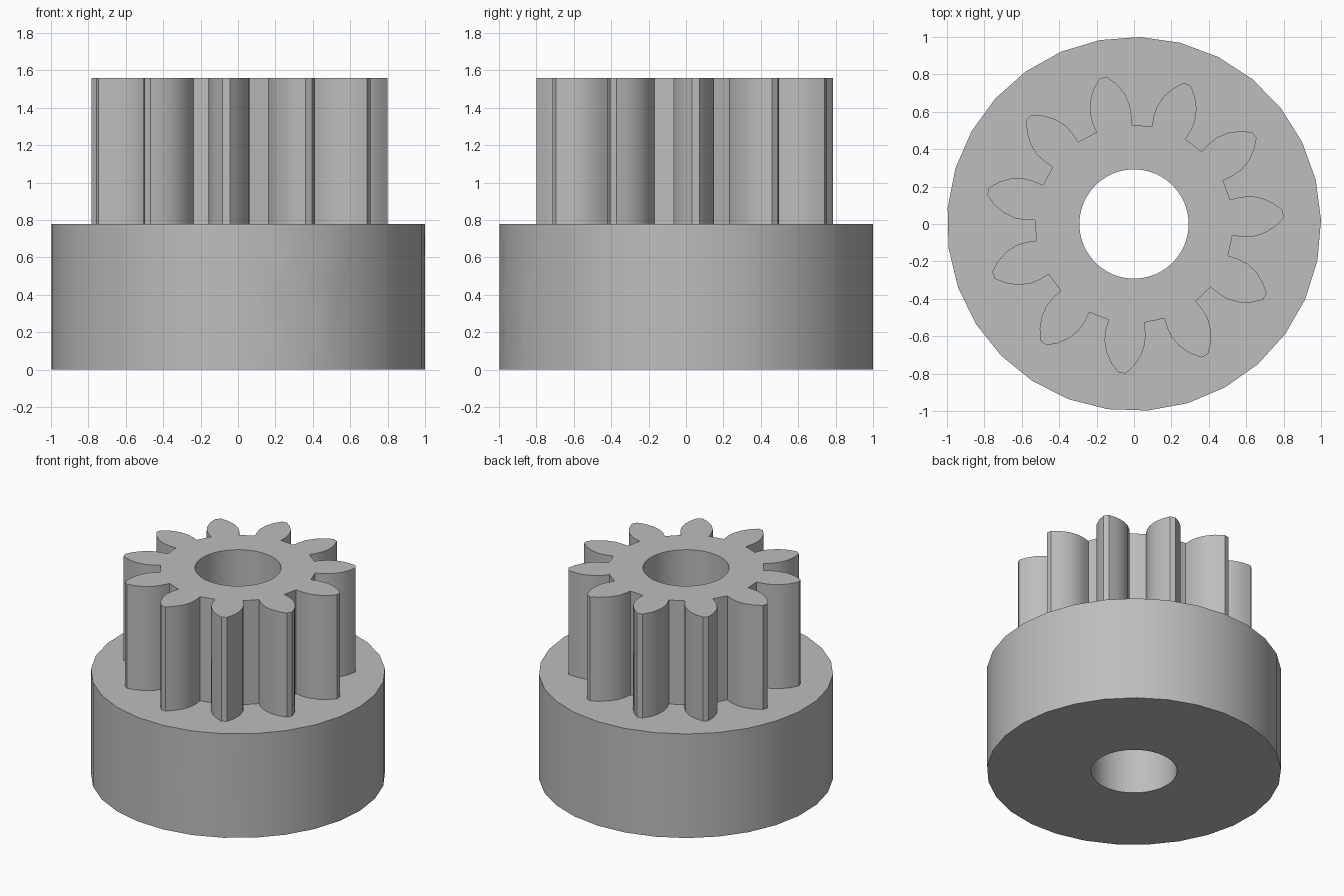
import bpy
import bmesh
from math import cos, sin, radians
from mathutils import Matrix

HUB_TOP, GEAR_TOP = 0.78, 1.56
BORE_RADIUS = 0.292
TEETH, TOOTH_ANGLE = 11, 3.7
SCREW_ANGLE, SCREW_Z = -70, 0.38

cube = bpy.data.objects.get("Cube")
if cube:
    bpy.data.objects.remove(cube, do_unlink=True)

grey = bpy.data.materials.new("plain grey")
grey.use_nodes = True
colour = (0.51, 0.51, 0.51, 1)
grey.diffuse_color = colour
grey.node_tree.nodes["Principled BSDF"].inputs["Base Color"].default_value = colour


def polar(radius, degrees):
    return radius * cos(radians(degrees)), radius * sin(radians(degrees))


def ring(radius, sides, start=0):
    return [polar(radius, start + 360 * i / sides) for i in range(sides)]


def prism(name, outline, bottom, top, matrix=Matrix()):
    """Extrude a flat outline between two heights, then place it."""
    bm = bmesh.new()
    face = bm.faces.new([bm.verts.new((x, y, bottom)) for x, y in outline])
    grown = bmesh.ops.extrude_face_region(bm, geom=[face], use_keep_orig=True)
    moved = [v for v in grown["geom"] if isinstance(v, bmesh.types.BMVert)]
    bmesh.ops.translate(bm, vec=(0, 0, top - bottom), verts=moved)
    bmesh.ops.recalc_face_normals(bm, faces=bm.faces)
    bm.transform(matrix)
    mesh = bpy.data.meshes.new(name)
    bm.to_mesh(mesh)
    bm.free()
    mesh.materials.append(grey)
    obj = bpy.data.objects.new(name, mesh)
    bpy.context.collection.objects.link(obj)
    return obj


def cut(obj, cutters):
    """Subtract each cutter, bake the result and shade it."""
    for cutter in cutters:
        cutter.hide_render = True
        mod = obj.modifiers.new(cutter.name, "BOOLEAN")
        mod.operation, mod.solver, mod.object = "DIFFERENCE", "EXACT", cutter
    graph = bpy.context.evaluated_depsgraph_get()
    mesh = bpy.data.meshes.new_from_object(obj.evaluated_get(graph))
    obj.modifiers.clear()
    obj.data = mesh
    bpy.ops.object.select_all(action="DESELECT")
    obj.select_set(True)
    bpy.context.view_layer.objects.active = obj
    bpy.ops.object.shade_smooth_by_angle(angle=radians(25))


# Gear outline: one tooth flank (radius, half angle), mirrored and repeated
flank = [(0.53, 10.4), (0.585, 10.5), (0.64, 9.8), (0.70, 7.7),
         (0.755, 4.7), (0.80, 1.4)]
tooth = [(r, -a) for r, a in flank] + [(r, a) for r, a in reversed(flank)]
gear_outline = [polar(r, TOOTH_ANGLE + 360 * i / TEETH + a)
                for i in range(TEETH) for r, a in tooth]

hub = prism("hub", ring(1, 29, 1.2), 0, HUB_TOP)
gear = prism("gear", gear_outline, HUB_TOP, GEAR_TOP)

# Cutters: shaft bore, hexagonal screw hole, nut slot open at the bottom
bore = prism("bore_cutter", ring(BORE_RADIUS, 60), -0.1, GEAR_TOP + 0.1)
# Local x is up, local y is sideways, local z is outward along the screw
sideways = Matrix(((0, 0, 1), (0, 1, 0), (1, 0, 0))).to_4x4()
radial = (Matrix.Translation((0, 0, SCREW_Z))
          @ Matrix.Rotation(radians(SCREW_ANGLE), 4, "Z") @ sideways)
screw = prism("screw_cutter", ring(0.213, 6, 30), 0.1, 1.2, radial)
slot_outline = [(-0.5, -0.37), (0.18, -0.37), (0.385, 0), (0.18, 0.37), (-0.5, 0.37)]
slot = prism("nut_slot_cutter", slot_outline, 0.386, 0.717, radial)

cutters = [bore, screw, slot]
cut(hub, cutters)
cut(gear, [bore])
for cutter in cutters:
    bpy.data.objects.remove(cutter, do_unlink=True)
